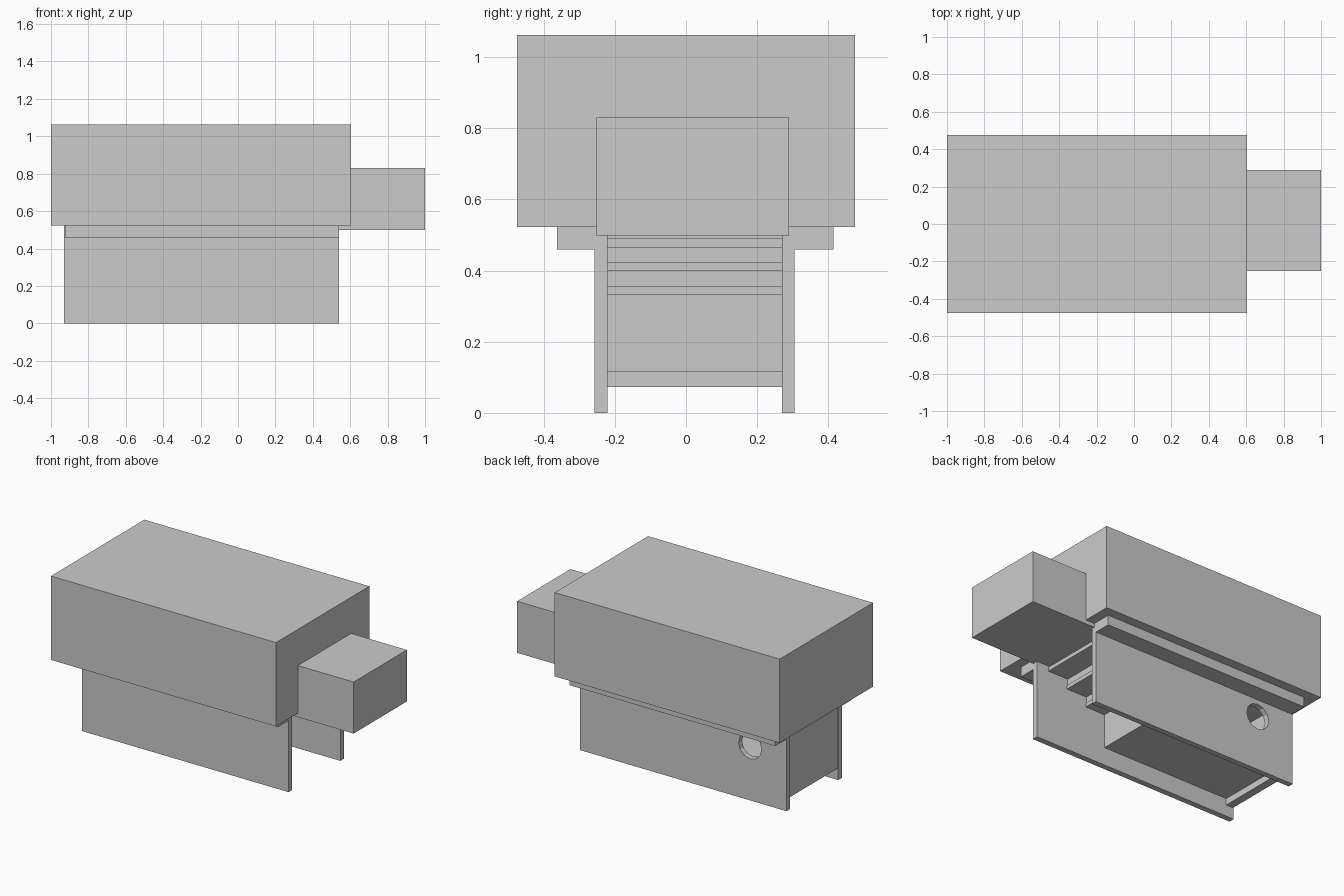
import bpy, math

if "Cube" in bpy.data.objects:
    bpy.data.objects.remove(bpy.data.objects["Cube"])


def box(name, x, y, z):
    """Axis-aligned box given its (min, max) ranges."""
    bpy.ops.mesh.primitive_cube_add(
        size=1, location=[(a + b) / 2 for a, b in (x, y, z)])
    ob = bpy.context.object
    ob.name = name
    ob.scale = [b - a for a, b in (x, y, z)]
    bpy.ops.object.transform_apply(location=False, rotation=False, scale=True)
    return ob


INNER = (-0.22, 0.27)        # clear width between the side plates
X_PLATES = (-0.93, 0.54)

# Main upper body and the small end block
box("upper_body", (-1.0, 0.603), (-0.475, 0.475), (0.523, 1.063))
box("end_block", (0.45, 1.0), (-0.252, 0.29), (0.498, 0.83))

# Side plates with outward flanges along their top edges
box("front_side_plate", X_PLATES, (-0.257, -0.22), (0, 0.523))
back_plate = box("back_side_plate", X_PLATES, (0.27, 0.305), (0, 0.523))
box("front_flange", (-0.925, 0.54), (-0.363, -0.257), (0.46, 0.523))
box("back_flange", (-0.925, 0.54), (0.305, 0.414), (0.46, 0.523))

# Round opening in the back plate
bpy.ops.mesh.primitive_cylinder_add(
    vertices=12, radius=0.082, depth=0.2, location=(-0.67, 0.29, 0.35),
    rotation=(math.pi / 2, 0, 0))
cutter = bpy.context.object
cutter.name = "opening_cutter"
cutter.hide_render = True
cutter.hide_set(True)
mod = back_plate.modifiers.new("opening", "BOOLEAN")
mod.operation = "DIFFERENCE"
mod.solver = "EXACT"
mod.object = cutter

# Lower compartment: floor, end wall and the wall below the steps
box("compartment_floor", (-0.874, 0.036), INNER, (0.115, 0.14))
box("compartment_end_wall", (-0.925, -0.874), INNER, (0.073, 0.523))
box("under_step_wall", (0.011, 0.036), INNER, (0.14, 0.332))

# Steps rising from the compartment towards the end block
RUN, RISE, THICK = 0.14, 0.0665, 0.025
for i in range(3):
    x0, z0 = 0.011 + i * RUN, 0.332 + i * RISE
    x1 = x0 + RUN + 0.025
    box(f"step_tread_{i + 1}", (x0, x1), INNER, (z0, z0 + THICK))
    box(f"step_riser_{i + 1}", (x1 - 0.025, x1 - 0.005), INNER,
        (z0 + THICK, min(z0 + RISE, 0.523)))
